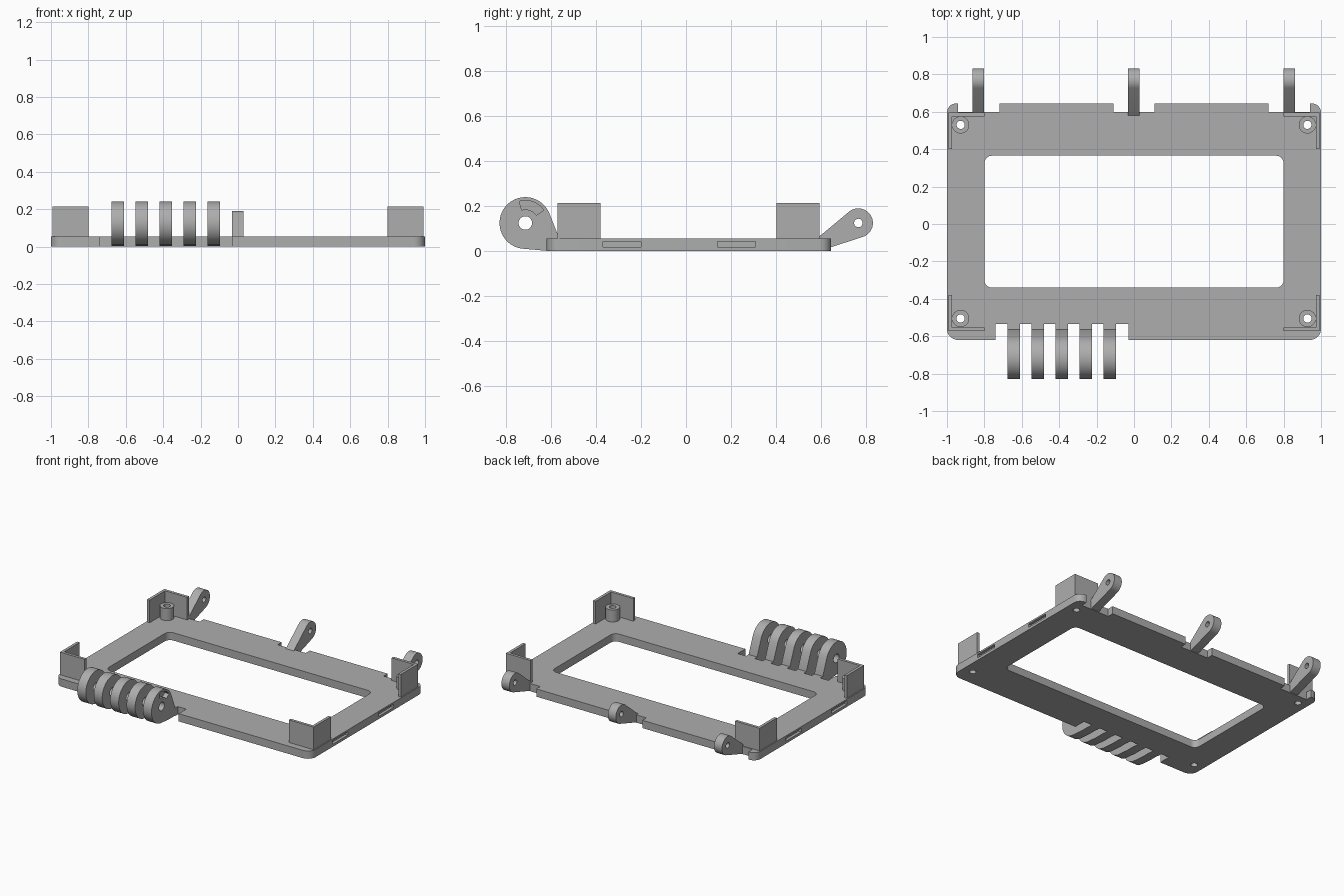
import bpy, bmesh
from math import cos, sin, radians
from mathutils import Vector
from mathutils.geometry import convex_hull_2d

if "Cube" in bpy.data.objects:
    bpy.data.objects.remove(bpy.data.objects["Cube"], do_unlink=True)

grey = bpy.data.materials.new("plain grey")
grey.use_nodes = True
grey.diffuse_color = (0.42, 0.42, 0.42, 1)
grey.node_tree.nodes["Principled BSDF"].inputs["Base Color"].default_value = grey.diffuse_color

THICK = 0.055


def arc(cx, cy, r, start, end, steps=8):
    angles = [radians(start + (end - start) * i / steps) for i in range(steps + 1)]
    return [(cx + r * cos(a), cy + r * sin(a)) for a in angles]


def circle(cx, cy, r, steps=48):
    return arc(cx, cy, r, 0, 360, steps)[:-1]


def prism(name, outline, lo, hi, axis="z"):
    """Extrude a 2D outline along z (outline in x, y) or x (outline in y, z)."""
    place = (lambda p, d: (p[0], p[1], d)) if axis == "z" else (lambda p, d: (d, p[0], p[1]))
    bm = bmesh.new()
    base = bm.faces.new([bm.verts.new(place(p, lo)) for p in outline])
    top = bmesh.ops.extrude_face_region(bm, geom=[base])["geom"]
    moved = [g for g in top if isinstance(g, bmesh.types.BMVert)]
    bmesh.ops.translate(bm, verts=moved, vec=place((0, 0), hi - lo))
    bmesh.ops.recalc_face_normals(bm, faces=bm.faces)
    mesh = bpy.data.meshes.new(name)
    bm.to_mesh(mesh)
    bm.free()
    mesh.materials.append(grey)
    obj = bpy.data.objects.new(name, mesh)
    bpy.context.collection.objects.link(obj)
    return obj


def finish(obj, cutters=()):
    """Cut the holes, then smooth the curved faces."""
    bpy.ops.object.select_all(action="DESELECT")
    bpy.context.view_layer.objects.active = obj
    obj.select_set(True)
    for cutter in cutters:
        cutter.hide_render = True
        mod = obj.modifiers.new("cut", "BOOLEAN")
        mod.operation, mod.solver, mod.object = "DIFFERENCE", "EXACT", cutter
        bpy.ops.object.modifier_apply(modifier=mod.name)
    for cutter in cutters:
        bpy.data.objects.remove(cutter, do_unlink=True)
    bpy.ops.object.shade_smooth_by_angle(angle=radians(30))


def hull(points):
    return [points[i] for i in convex_hull_2d([Vector(p) for p in points])]


knuckle_xs = [-0.643 + 0.1285 * i for i in range(5)]
HALF = 0.033
post_spots = [(sx * 0.927, y) for sx in (-1, 1) for y in (0.53, -0.505)]

# Base plate outline, counter-clockwise from the front left of the hinge notch
outline = arc(-0.94, -0.56, 0.06, 180, 270) + [(-0.74, -0.62), (-0.74, -0.535)]
for x in knuckle_xs:
    outline += [(x - HALF, -0.535), (x - HALF, -0.565), (x + HALF, -0.565), (x + HALF, -0.535)]
outline += [(-0.03, -0.535), (-0.03, -0.62)] + arc(0.94, -0.56, 0.06, 270, 360)
back = arc(0.95, 0.595, 0.05, 0, 90) + [(0.94, 0.645), (0.94, 0.6), (0.72, 0.6),
                                        (0.72, 0.645), (0.11, 0.645), (0.11, 0.6)]
outline += back + [(-x, y) for x, y in reversed(back)]
plate = prism("base_plate", outline, 0, THICK)

# Screen opening, screw holes and side slots
opening = (arc(0.76, 0.325, 0.04, 0, 90) + arc(-0.76, 0.325, 0.04, 90, 180)
           + arc(-0.76, -0.30, 0.04, 180, 270) + arc(0.76, -0.30, 0.04, 270, 360))
cutters = [prism("opening_cutter", opening, -0.1, 0.2)]
for x, y in post_spots:
    cutters.append(prism("screw_cutter", circle(x, y, 0.022, 24), -0.1, 0.3))
for sx in (-1, 1):
    for y in (-0.37, 0.14):
        slot = [(y, 0.018), (y + 0.17, 0.018), (y + 0.17, 0.043), (y, 0.043)]
        cutters.append(prism("slot_cutter", slot, sx - 0.02, sx + 0.02, "x"))
finish(plate, cutters)

# Screw posts
for x, y in post_spots:
    post = prism("screw_post", circle(x, y, 0.046, 32), THICK - 0.005, 0.14)
    finish(post, [prism("post_cutter", circle(x, y, 0.022, 24), -0.1, 0.3)])

# L-shaped corner walls
for sx in (-1, 1):
    for edge, inward in ((0.595, -1), (-0.573, 1)):
        far, near = 0.993 * sx, 0.8 * sx
        inner, step, end = 0.973 * sx, edge + 0.02 * inward, edge + 0.193 * inward
        prism("corner_wall", [(far, edge), (near, edge), (near, step),
                              (inner, step), (inner, end), (far, end)], THICK - 0.002, 0.215)

# Back hinge arms
for x in (-0.833, -0.002, 0.831):
    shape = hull(circle(0.767, 0.125, 0.065) + [(0.58, 0.054), (0.58, 0.004), (0.605, 0.004)])
    arm = prism("hinge_arm", shape, x - 0.031, x + 0.031, "x")
    finish(arm, [prism("pin_cutter", circle(0.767, 0.125, 0.019, 24), x - 0.1, x + 0.1, "x")])

# Front hinge knuckles, the inner end one with a curved recess
for x in knuckle_xs:
    shape = hull(circle(-0.715, 0.125, 0.115, 64)
                 + [(-0.563, THICK), (-0.563, 0.003), (-0.64, 0.003)])
    knuckle = prism("hinge_knuckle", shape, x - HALF, x + HALF, "x")
    cutters = [prism("pin_cutter", circle(-0.715, 0.125, 0.03, 32), x - 0.1, x + 0.1, "x")]
    if x == knuckle_xs[-1]:
        recess = arc(-0.715, 0.125, 0.1, 35, 106, 12) + arc(-0.715, 0.125, 0.06, 106, 35, 12)
        cutters.append(prism("recess_cutter", recess, x, x + 0.1, "x"))
    finish(knuckle, cutters)
